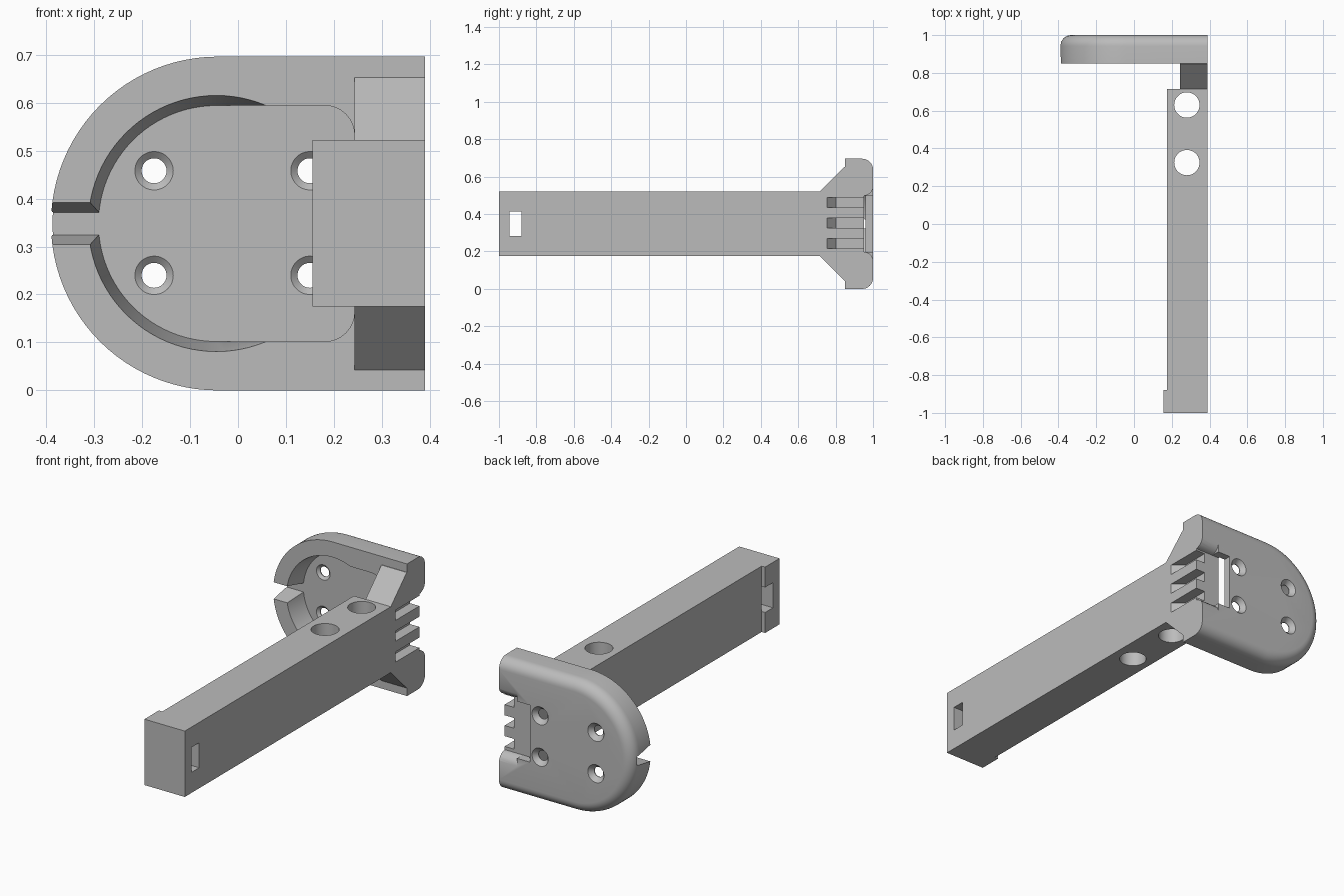
import bpy, bmesh
from math import sin, cos, pi

cube = bpy.data.objects.get("Cube")
if cube:
    bpy.data.objects.remove(cube, do_unlink=True)

grey = bpy.data.materials.new("light_grey")
grey.use_nodes = True
grey.diffuse_color = (0.5, 0.5, 0.5, 1)
grey.node_tree.nodes["Principled BSDF"].inputs["Base Color"].default_value = (0.5, 0.5, 0.5, 1)

MID = 0.348      # centre height
FRONT = 0.85     # front of the plate
FLOOR = 0.96     # floor of the pocket
RIGHT = 0.39     # flat outer side


def loft(name, rings):
    """Solid through a list of equal-length closed rings of 3D points."""
    bm = bmesh.new()
    loops = [[bm.verts.new(p) for p in ring] for ring in rings]
    for a, b in zip(loops, loops[1:]):
        for i in range(len(a)):
            j = (i + 1) % len(a)
            bm.faces.new((a[i], a[j], b[j], b[i]))
    bm.faces.new(loops[0])
    bm.faces.new(loops[-1])
    bmesh.ops.recalc_face_normals(bm, faces=bm.faces)
    mesh = bpy.data.meshes.new(name)
    bm.to_mesh(mesh)
    bm.free()
    mesh.materials.append(grey)
    obj = bpy.data.objects.new(name, mesh)
    bpy.context.collection.objects.link(obj)
    return obj


def along_x(name, pts, lo, hi):
    return loft(name, [[(x, y, z) for y, z in pts] for x in (lo, hi)])


def box(name, x, y, z):
    pts = [(y[0], z[0]), (y[1], z[0]), (y[1], z[1]), (y[0], z[1])]
    return along_x(name, pts, *x)


def circle(cx, cz, r, y, n=48):
    return [(cx + r * cos(2 * pi * i / n), y, cz + r * sin(2 * pi * i / n)) for i in range(n)]


def combine(target, tool, operation="DIFFERENCE"):
    mod = target.modifiers.new("combine", "BOOLEAN")
    mod.operation = operation
    mod.solver = "EXACT"
    mod.object = tool
    bpy.context.view_layer.objects.active = target
    bpy.ops.object.modifier_apply(modifier=mod.name)
    bpy.data.objects.remove(tool, do_unlink=True)


def plate_ring(y, inset):
    """D outline with the round end on -x and the flat end on +x."""
    r = MID - inset
    n = 48
    arc = [(-0.042 - r * sin(pi * i / n), y, MID + r * cos(pi * i / n)) for i in range(n + 1)]
    return arc + [(RIGHT, y, MID - r), (RIGHT, y, MID + r)]


# Backplate with a rounded rear edge
fillet = 0.058
rings = [plate_ring(FRONT, 0)]
for i in range(9):
    a = pi / 2 * i / 8
    rings.append(plate_ring(1 - fillet + fillet * sin(a), fillet * (1 - cos(a))))
body = loft("wall_bracket", rings)

# Pocket: tapered round part, then straight part with rounded corners
combine(body, loft("round_pocket", [circle(-0.045, MID, 0.276, 0.803, 96),
                                    circle(-0.045, MID, 0.246, FLOOR, 96)]))
outline = [(-0.045, 0.102)]
for side in (-1, 1):
    for i in range(9):
        a = pi / 2 * (i / 8 if side > 0 else i / 8 - 1)
        outline.append((0.181 + 0.062 * cos(a), MID + side * 0.184 + 0.062 * sin(a)))
outline.append((-0.045, 0.594))
combine(body, loft("straight_pocket", [[(x, y, z) for x, z in outline] for y in (0.8, FLOOR)]))

# Tapered cable gap through the round rim
gap = []
for y, half in ((0.805, 0.052), (FLOOR, 0.0235)):
    gap.append([(x, y, MID + s * half) for x, s in ((-0.5, -1), (-0.2, -1), (-0.2, 1), (-0.5, 1))])
combine(body, loft("cable_gap", gap))

# Arm and gusset in one side profile, then trimmed on the inner side
profile = [(-1, 0.175), (-1, 0.522), (0.715, 0.522), (0.847, 0.652),
           (0.9, 0.652), (0.9, 0.043), (0.847, 0.043), (0.715, 0.175)]
arm = along_x("arm", profile, 0.155, RIGHT)
combine(arm, box("arm_trim", (0.1, 0.175), (-0.88, 1), (-0.1, 0.8)))
combine(arm, box("gusset_trim", (0.1, 0.243), (0.715, 1), (-0.1, 0.8)))
combine(body, arm, "UNION")

# Vertical holes in the arm and the cross slot near its end
for y in (0.63, 0.325):
    lower = [(x, y + z, 0) for x, _, z in circle(0.28, 0, 0.067, 0)]
    upper = [(x, q, 0.8) for x, q, _ in lower]
    combine(body, loft("arm_hole", [lower, upper]))
combine(body, box("end_slot", (0.1, 0.5), (-0.945, -0.88), (0.283, 0.415)))

# Screw holes, countersunk on both faces
for x in (-0.175, 0.15):
    for z in (0.24, 0.458):
        combine(body, loft("screw_hole", [
            circle(x, z, r, y) for r, y in
            ((0.04, FLOOR - 0.02), (0.04, FLOOR), (0.026, 0.972),
             (0.026, 0.976), (0.047, 1.0), (0.047, 1.02))]))

# Flared notch in the rear outer edge
flare = [(0.953, 0.05 + 0.1), (0.965, 0.152), (0.98, 0.16), (0.992, 0.172), (1.0, 0.19), (1.02, 0.19)]
notch = [(y, MID - h) for y, h in flare] + [(y, MID + h) for y, h in reversed(flare)]
combine(body, along_x("rear_notch", notch, 0.285, 0.5))

# Rear window that opens into the pocket
combine(body, box("rear_window", (0.21, 0.3), (0.953, 1.1), (0.198, 0.498)))

# Three side slots leaving fins between them
for z in (0.242, 0.352, 0.462):
    ramp = [(0.43, 0.72), (0.335, 0.803), (0.335, 0.96), (0.43, 0.96)]
    combine(body, loft("side_slot", [[(x, y, z + d) for x, y in ramp] for d in (-0.027, 0.027)]))

bpy.ops.object.select_all(action="DESELECT")
body.select_set(True)
bpy.context.view_layer.objects.active = body
bpy.ops.object.shade_smooth_by_angle(angle=0.5)
